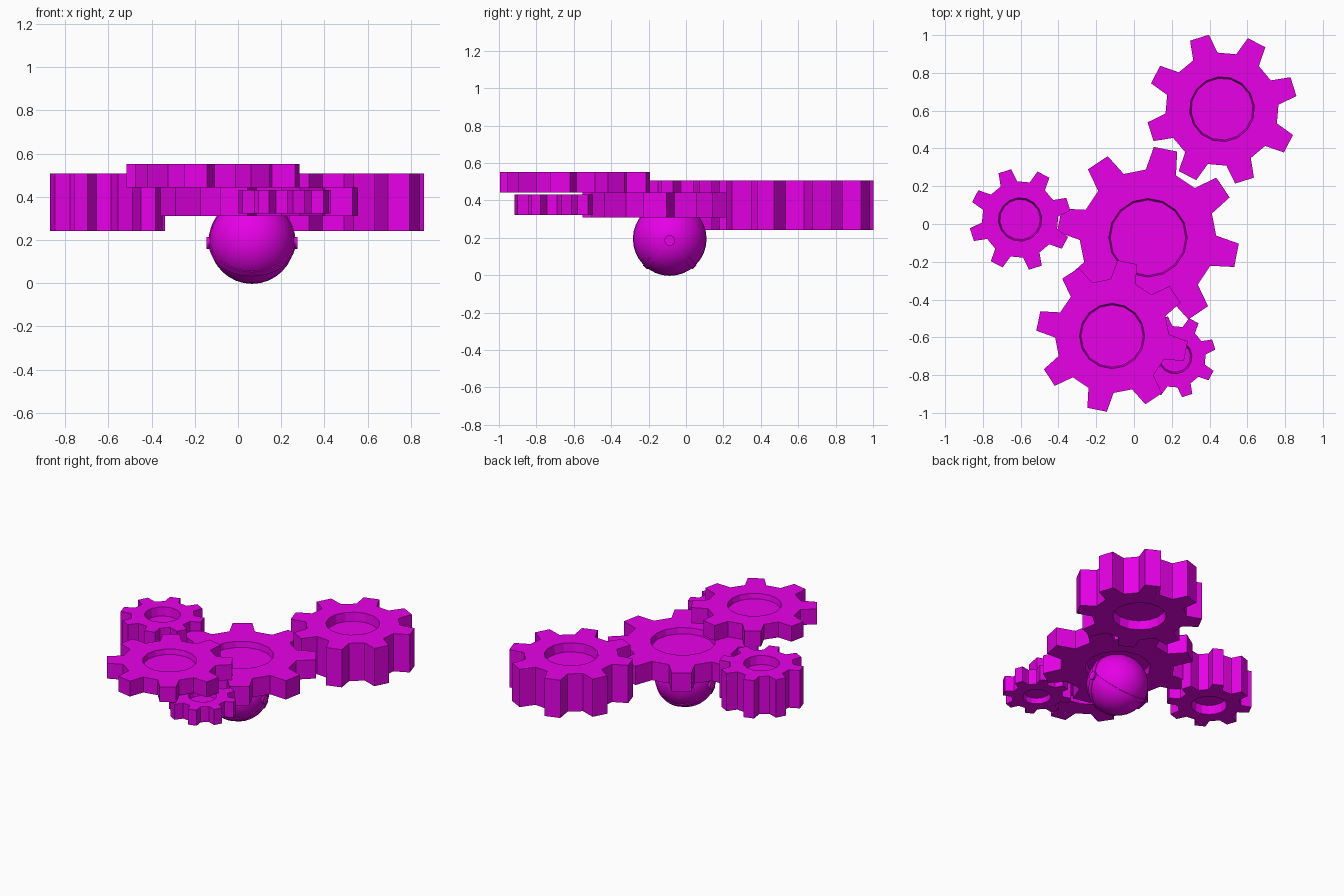
import bpy, bmesh, math
from mathutils import Matrix, Vector

if "Cube" in bpy.data.objects:
    bpy.data.objects.remove(bpy.data.objects["Cube"])

mat = bpy.data.materials.new("magenta")
mat.diffuse_color = (0.8, 0.0, 0.8, 1)
mat.use_nodes = True
mat.node_tree.nodes["Principled BSDF"].inputs["Base Color"].default_value = mat.diffuse_color


def finish(bm, name, smooth=False):
    bmesh.ops.recalc_face_normals(bm, faces=bm.faces)
    me = bpy.data.meshes.new(name)
    bm.to_mesh(me)
    bm.free()
    ob = bpy.data.objects.new(name, me)
    bpy.context.collection.objects.link(ob)
    me.materials.append(mat)
    if smooth:
        bpy.ops.object.select_all(action='DESELECT')
        bpy.context.view_layer.objects.active = ob
        ob.select_set(True)
        bpy.ops.object.shade_smooth_by_angle(angle=math.radians(35))
    return ob


def gear(name, x, y, z0, z1, tip, hub, phase, depth, teeth=8):
    """Toothed wheel with a round recess on both faces."""
    bm = bmesh.new()
    root = tip * 0.75
    # one tooth: base, tip, tip, base, then the two recess rim corners and floor corners
    pts = [(-13, root), (-7.5, tip), (7.5, tip), (13, root),
           (-11.25, hub), (11.25, hub), (-11.25, hub - 0.008), (11.25, hub - 0.008)]
    sides = []
    for z, inner in ((z0, z0 + depth), (z1, z1 - depth)):
        ring = []
        for i in range(teeth):
            mid = phase + i * 360 / teeth
            ring.append([bm.verts.new((x + r * math.cos(math.radians(mid + a)),
                                       y + r * math.sin(math.radians(mid + a)),
                                       inner if k > 5 else z))
                         for k, (a, r) in enumerate(pts)])
        for i in range(teeth):
            v, n = ring[i], ring[(i + 1) % teeth]
            for f in ((v[0], v[1], v[2], v[3]), (v[0], v[3], v[5], v[4]),
                      (v[3], n[0], n[4], v[5]), (v[4], v[5], v[7], v[6]),
                      (v[5], n[4], n[6], v[7])):
                bm.faces.new(f)
        bm.faces.new([p for v in ring for p in v[6:8]])
        sides.append([p for v in ring for p in v[0:4]])
    # outer toothed wall
    lo, hi = sides
    for i in range(len(lo)):
        j = (i + 1) % len(lo)
        bm.faces.new((lo[i], lo[j], hi[j], hi[i]))
    return finish(bm, name)


# Five gears
gear("centre_gear", 0.074, -0.073, 0.31, 0.442, 0.482, 0.208, 33.8, 0.04)
gear("thick_back_gear", 0.466, 0.608, 0.242, 0.507, 0.40, 0.172, 17.5, 0.06)
gear("thick_left_gear", -0.603, 0.024, 0.242, 0.507, 0.27, 0.115, 17.5, 0.06)
gear("upper_front_gear", -0.116, -0.593, 0.443, 0.551, 0.402, 0.173, 33.5, 0.035)
gear("small_front_gear", 0.217, -0.703, 0.323, 0.432, 0.217, 0.09, 17.5, 0.035)

# Ball under the centre gear, poles along x
C = Vector((0.065, -0.087, 0.194))
bm = bmesh.new()
bmesh.ops.create_uvsphere(bm, u_segments=32, v_segments=16, radius=0.197,
                          matrix=Matrix.Translation(C) @ Matrix.Rotation(math.pi / 2, 4, 'Y'))
finish(bm, "ball", True)

# Three thin raised bands from pole to pole
for name, ang in (("top_band", 90), ("front_band", 229), ("back_band", 311)):
    bm = bmesh.new()
    d = Vector((0, math.cos(math.radians(ang)), math.sin(math.radians(ang))))
    s = d.cross(Vector((1, 0, 0)))
    prev = None
    for i in range(21):
        t = math.pi * i / 20
        out = Vector((math.cos(t), 0, 0)) + d * math.sin(t)
        w = 0.016
        row = [bm.verts.new(C + out * r + s * o)
               for r, o in ((0.185, -w), (0.201, -w), (0.201, w), (0.185, w))]
        if prev:
            for k in range(4):
                bm.faces.new((prev[k], prev[(k + 1) % 4], row[(k + 1) % 4], row[k]))
        else:
            bm.faces.new(row)
        prev = row
    bm.faces.new(prev)
    finish(bm, name, True)

# Round caps on the two poles
for name, sx in (("right_pole_cap", 1), ("left_pole_cap", -1)):
    bm = bmesh.new()
    bmesh.ops.create_cone(bm, cap_ends=True, segments=16, radius1=0.028, radius2=0.028, depth=0.04,
                          matrix=Matrix.Translation(C + Vector((sx * 0.19, 0, -0.008)))
                          @ Matrix.Rotation(math.pi / 2, 4, 'Y'))
    finish(bm, name, True)
